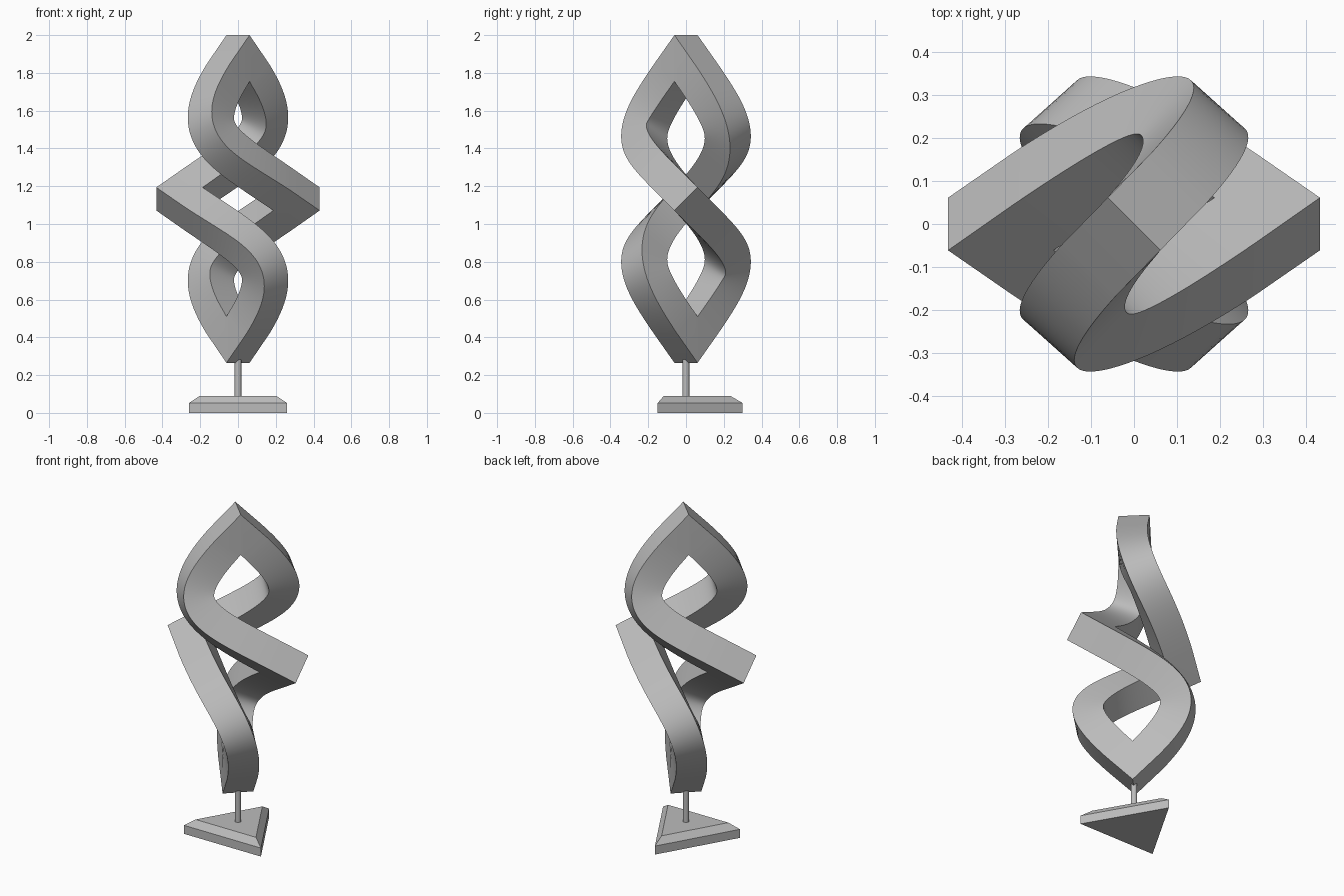
import bpy, bmesh, math
from mathutils import Vector, Matrix

cube = bpy.data.objects.get("Cube")
if cube:
    bpy.data.objects.remove(cube)

grey = bpy.data.materials.new("plain_grey")
grey.use_nodes = True
grey.diffuse_color = (0.5, 0.5, 0.5, 1)
grey.node_tree.nodes["Principled BSDF"].inputs["Base Color"].default_value = (0.5, 0.5, 0.5, 1)

CENTRE = 1.1325      # height of the loop's centre
HALF = 0.0866        # half the side of the square bar
REACH = 0.59         # handle length of each arm's curve
STEPS = 40


def finish(bm, name, angle=30):
    mesh = bpy.data.meshes.new(name)
    bmesh.ops.recalc_face_normals(bm, faces=bm.faces)
    bm.to_mesh(mesh)
    bm.free()
    mesh.materials.append(grey)
    obj = bpy.data.objects.new(name, mesh)
    bpy.context.collection.objects.link(obj)
    bpy.ops.object.select_all(action="DESELECT")
    obj.select_set(True)
    bpy.context.view_layer.objects.active = obj
    bpy.ops.object.shade_smooth_by_angle(angle=math.radians(angle))
    return obj


# One arm: a square bar from the top corner to the side corner
q = math.sqrt(0.5)
top, side = Vector((0, 0, 0.745)), Vector((0.31, 0, 0))
dir_top, dir_side = Vector((-0.5, -0.5, -q)), Vector((q, 0.5, -0.5))
face_top, face_side = Vector((q, -q, 0)), Vector((q, -0.5, 0.5))
p = [top, top + REACH * dir_top, side - REACH * dir_side, side]


def curve(t):
    u = 1 - t
    pos = u**3 * p[0] + 3*u*u*t * p[1] + 3*u*t*t * p[2] + t**3 * p[3]
    tan = u*u * (p[1] - p[0]) + 2*u*t * (p[2] - p[1]) + t*t * (p[3] - p[2])
    return pos, tan.normalized()


def ring(pos, tan, face):
    face = (face - tan * face.dot(tan)).normalized()
    out = tan.cross(face)
    return [pos + HALF * (a * face + b * out)
            for a, b in ((1, 1), (-1, 1), (-1, -1), (1, -1))]


def mitre(pos, tan, face, normal):
    return [c - tan * ((c - pos).dot(normal) / tan.dot(normal))
            for c in ring(pos, tan, face)]


rings = [mitre(top, dir_top, face_top, Vector((1, 1, 0)))]
for i in range(STEPS + 1):
    t = 0.075 + 0.85 * i / STEPS
    blend = t * t * (3 - 2 * t)
    rings.append(ring(*curve(t), face_top.lerp(face_side, blend)))
rings.append(mitre(side, dir_side, face_side, Vector((0, 1, -1))))

# Four arms, turned half a turn about each axis, joined into a closed loop
bm = bmesh.new()
turns = [Matrix.Identity(3)] + [Matrix.Rotation(math.pi, 3, axis) for axis in "XYZ"]
for turn in turns:
    rows = [[bm.verts.new(turn @ c + Vector((0, 0, CENTRE))) for c in r] for r in rings]
    for a, b in zip(rows, rows[1:]):
        for k in range(4):
            n = (k + 1) % 4
            bm.faces.new((a[k], a[n], b[n], b[k]))
bmesh.ops.remove_doubles(bm, verts=bm.verts, dist=0.002)
finish(bm, "twisted_loop")

# Triangular base with a sloping upper edge
bm = bmesh.new()
layers = []
for radius, z in ((0.3, 0), (0.3, 0.052), (0.235, 0.09)):
    angles = [math.pi / 2 + k * math.tau / 3 for k in range(3)]
    layers.append([bm.verts.new((radius * math.cos(a), radius * math.sin(a), z)) for a in angles])
for a, b in zip(layers, layers[1:]):
    for k in range(3):
        n = (k + 1) % 3
        bm.faces.new((a[k], a[n], b[n], b[k]))
bm.faces.new(layers[0])
bm.faces.new(layers[-1])
finish(bm, "triangular_base", 10)

# Thin post between base and loop
bm = bmesh.new()
bmesh.ops.create_cone(bm, cap_ends=True, segments=24, radius1=0.018, radius2=0.018,
                      depth=0.22, matrix=Matrix.Translation((0, 0, 0.195)))
finish(bm, "post")
